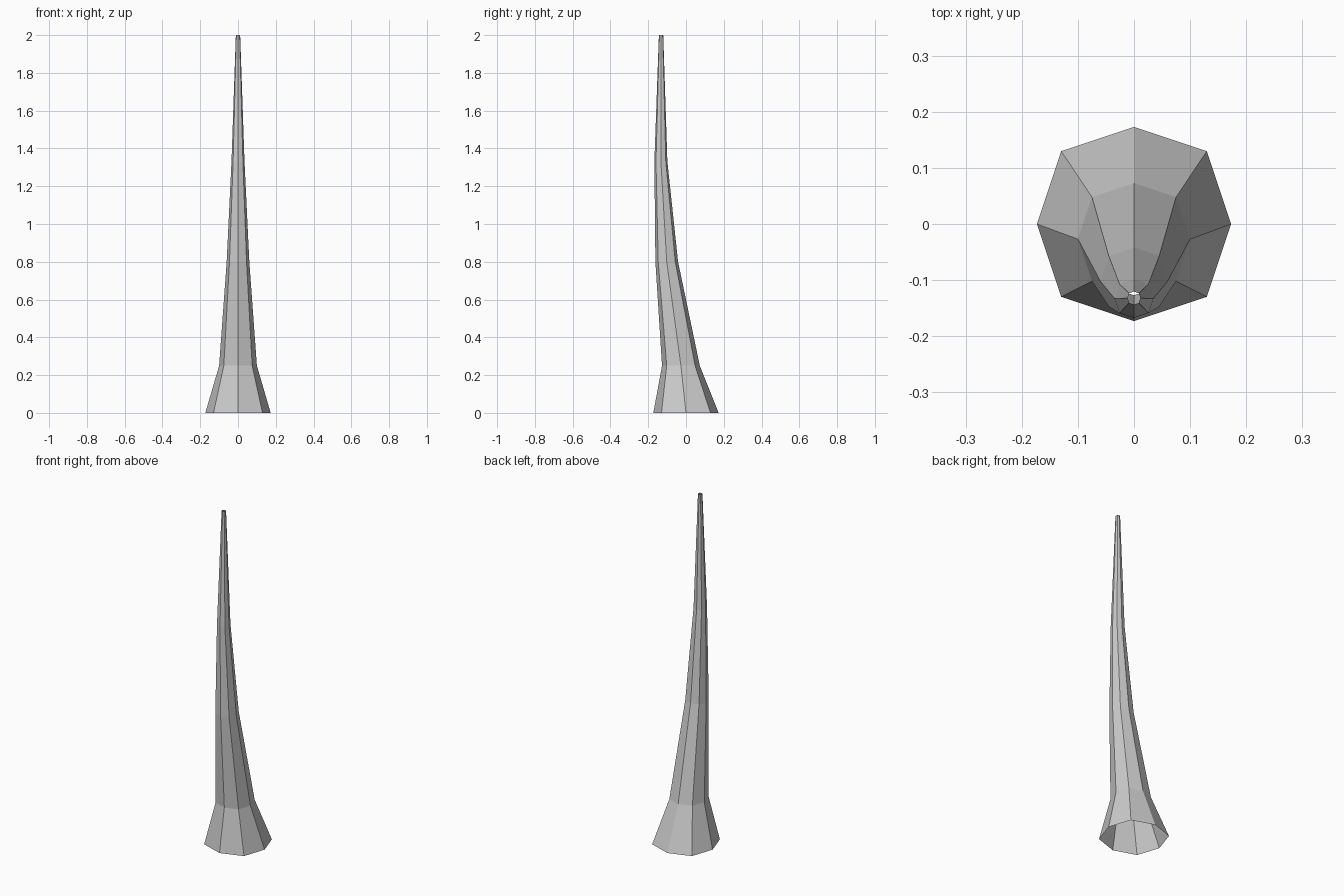
import bpy, bmesh

if "Cube" in bpy.data.objects:
    bpy.data.objects.remove(bpy.data.objects["Cube"])

# Horn cross-sections from base to tip: height, centre y, radius
sections = [(0.0, 0.0, 0.173), (0.25, -0.027, 0.1), (0.8, -0.102, 0.06),
            (1.33, -0.133, 0.0345), (2.0, -0.132, 0.0115)]
# Slightly squared-off octagon
octagon = [(1, 0), (0.75, 0.75), (0, 1), (-0.75, 0.75),
           (-1, 0), (-0.75, -0.75), (0, -1), (0.75, -0.75)]

# Bent tapering horn, open at both ends
bm = bmesh.new()
rings = [[bm.verts.new((x * r, cy + y * r, z)) for x, y in octagon]
         for z, cy, r in sections]
for low, high in zip(rings, rings[1:]):
    for i in range(8):
        j = (i + 1) % 8
        bm.faces.new((low[i], low[j], high[j], high[i]))

mesh = bpy.data.meshes.new("horn")
bm.to_mesh(mesh)
bm.free()
horn = bpy.data.objects.new("horn", mesh)
bpy.context.collection.objects.link(horn)
